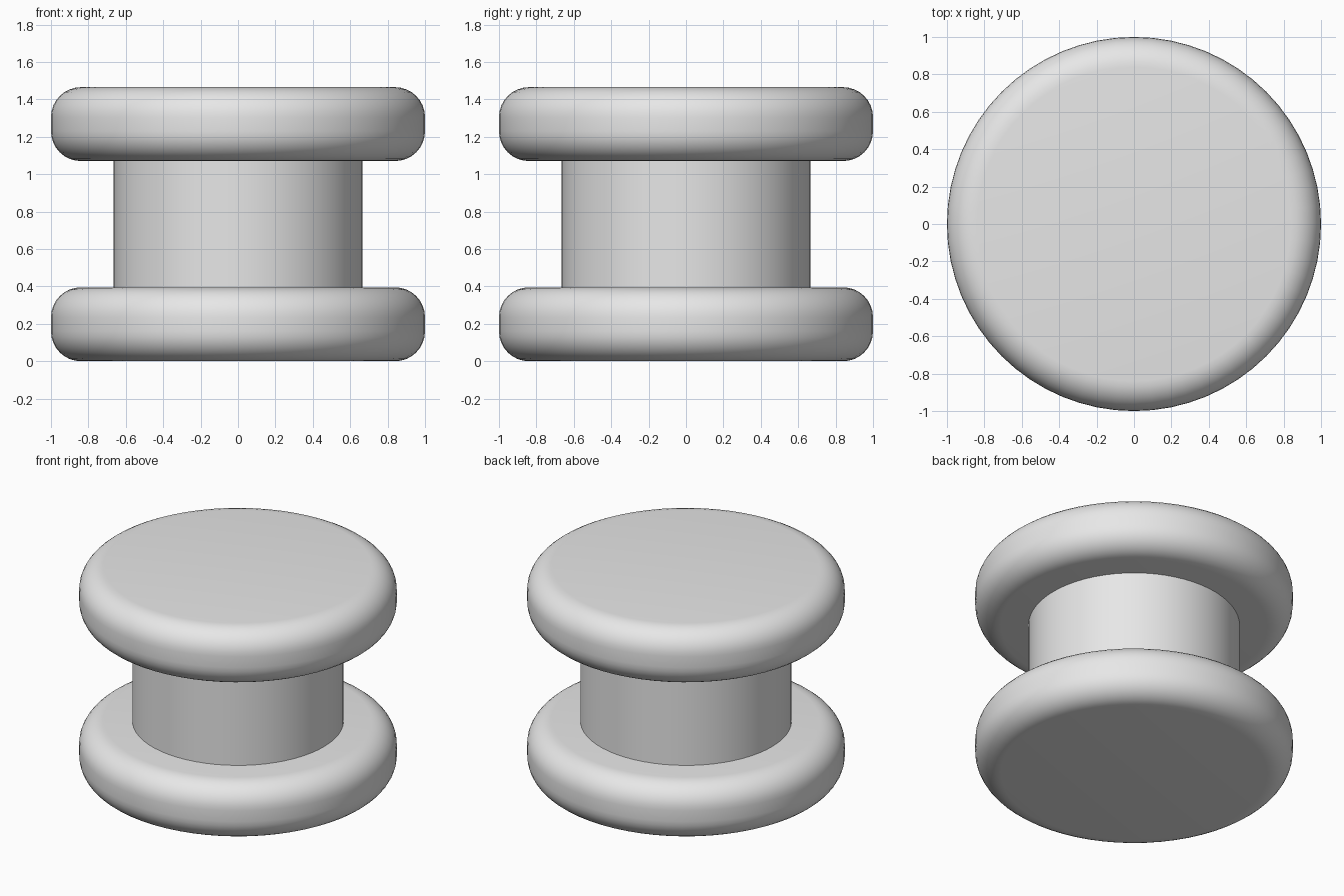
import bpy

cube = bpy.data.objects.get("Cube")
if cube:
    bpy.data.objects.remove(cube, do_unlink=True)

grey = bpy.data.materials.new("light grey")
grey.use_nodes = True
colour = (0.8, 0.8, 0.8, 1)
grey.diffuse_color = colour
grey.node_tree.nodes["Principled BSDF"].inputs["Base Color"].default_value = colour


def disc(name, radius, bottom, top, rounding=0):
    """Upright cylinder, optionally with rounded rims."""
    bpy.ops.mesh.primitive_cylinder_add(
        vertices=64, radius=radius, depth=top - bottom,
        location=(0, 0, (bottom + top) / 2))
    obj = bpy.context.object
    obj.name = name
    obj.data.materials.append(grey)
    if rounding:
        bevel = obj.modifiers.new("rounded rim", 'BEVEL')
        bevel.width = rounding
        bevel.segments = 8
        bevel.limit_method = 'ANGLE'
        bpy.ops.object.modifier_apply(modifier=bevel.name)
    bpy.ops.object.shade_smooth_by_angle()
    return obj


# Two rounded flanges joined by a narrower core
disc("lower_flange", 1, 0, 0.395, 0.16)
disc("core", 0.665, 0.395, 1.07)
disc("upper_flange", 1, 1.07, 1.465, 0.16)
